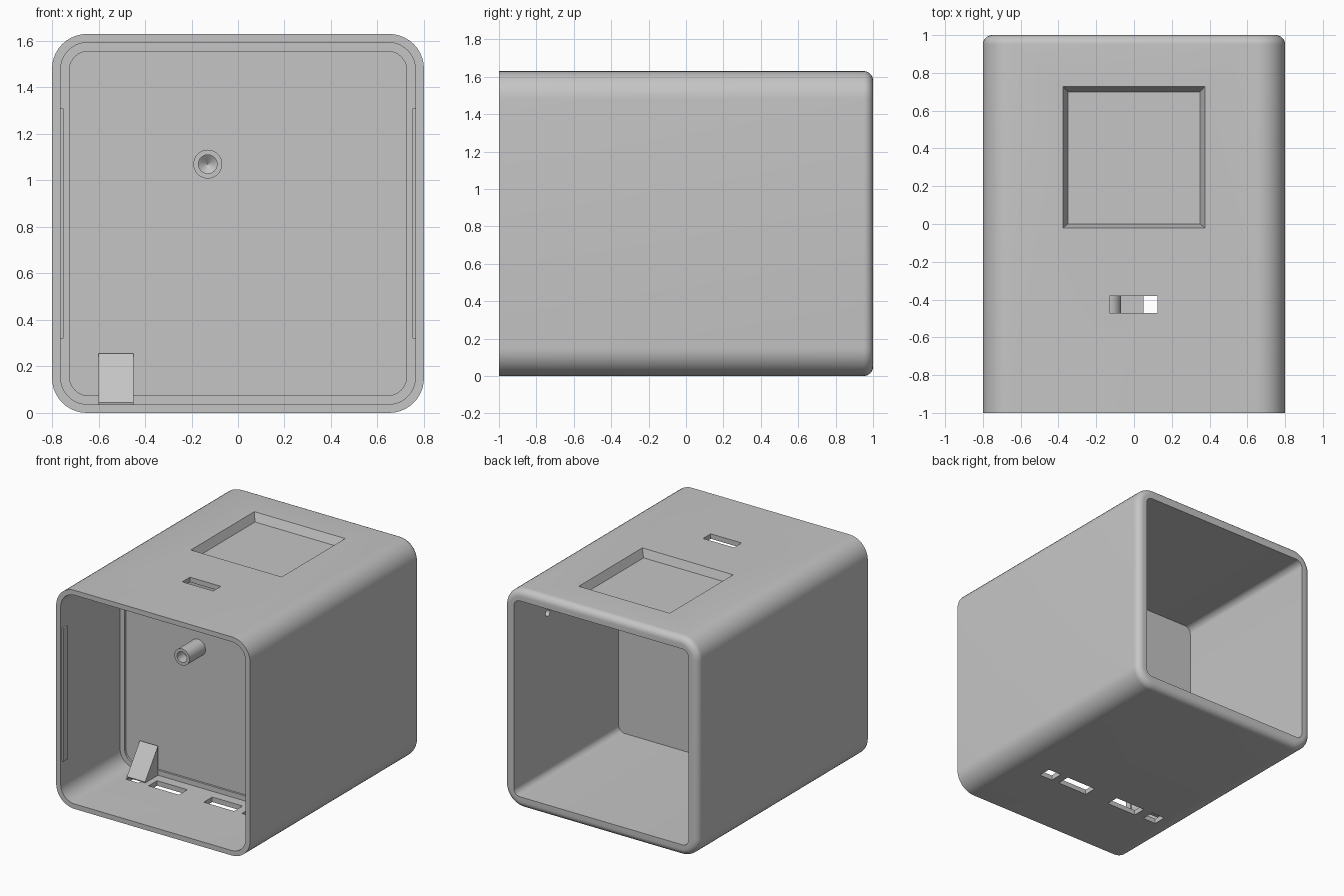
import bpy, bmesh, math
from mathutils import Matrix, Vector

old = bpy.data.objects.get("Cube")
if old:
    bpy.data.objects.remove(old, do_unlink=True)

grey = bpy.data.materials.new("plain grey")
grey.use_nodes = True
colour = (0.56, 0.56, 0.56, 1)
grey.diffuse_color = colour
grey.node_tree.nodes["Principled BSDF"].inputs["Base Color"].default_value = colour

TOP = 1.63


def make_object(name, bm):
    bmesh.ops.remove_doubles(bm, verts=bm.verts, dist=0.0001)
    bmesh.ops.recalc_face_normals(bm, faces=bm.faces)
    mesh = bpy.data.meshes.new(name)
    bm.to_mesh(mesh)
    bm.free()
    mesh.materials.append(grey)
    ob = bpy.data.objects.new(name, mesh)
    bpy.context.collection.objects.link(ob)
    return ob


def select_only(ob):
    bpy.ops.object.select_all(action="DESELECT")
    ob.select_set(True)
    bpy.context.view_layer.objects.active = ob


def smooth(ob):
    select_only(ob)
    bpy.ops.object.shade_smooth_by_angle(angle=math.radians(30))


def rounded(half, low, high, radius, y, x=0, steps=10):
    """Rounded rectangle facing along y."""
    pts = []
    corners = [(1, high - radius), (-1, high - radius), (-1, low + radius), (1, low + radius)]
    for quarter, (side, cz) in enumerate(corners):
        for i in range(steps + 1):
            a = math.pi / 2 * (quarter + i / steps)
            pts.append((x + side * (half - radius) + radius * math.cos(a), y,
                        cz + radius * math.sin(a)))
    return pts


def inset(d, y, radius):
    return rounded(0.8 - d, d, TOP - d, radius, y)


def loft(bm, rings):
    """Skin a row of matching rings and cap both ends."""
    rows = [[bm.verts.new(p) for p in ring] for ring in rings]
    for a, b in zip(rows, rows[1:]):
        for i in range(len(a)):
            j = (i + 1) % len(a)
            bm.faces.new((a[i], a[j], b[j], b[i]))
    bm.faces.new(rows[0])
    bm.faces.new(rows[-1])


def rectangle(half, y0, y1, z):
    return [(-half, y0, z), (half, y0, z), (half, y1, z), (-half, y1, z)]


def add_box(bm, low, high):
    low, high = Vector(low), Vector(high)
    bmesh.ops.create_cube(bm, size=1, matrix=Matrix.Translation((low + high) / 2)
                          @ Matrix.Diagonal((*(high - low), 1)))


# Housing: front cavity, outer skin with rounded back edge, back cavity
rings = [inset(0.075, -0.285, 0.08), inset(0.075, -0.30, 0.08),
         inset(0.037, -0.30, 0.115), inset(0.037, -1, 0.115), inset(0, -1, 0.15)]
FILLET = 0.05
for i in range(9):
    a = math.pi / 2 * i / 8
    d = FILLET * (1 - math.cos(a))
    rings.append(inset(d, 1 - FILLET + FILLET * math.sin(a), 0.15 - d))
rings += [rounded(0.72, 0.085, 1.545, 0.05, y) for y in (1, -0.235)]
bm = bmesh.new()
loft(bm, rings)
housing = make_object("housing", bm)

# Cutters: top recess, top slot, row of floor slots, small blind hole
bm = bmesh.new()
loft(bm, [rectangle(0.35, 0, 0.70, TOP - 0.06), rectangle(0.383, -0.027, 0.737, TOP + 0.02)])
add_box(bm, (-0.13, -0.47, 1.5), (0.125, -0.38, 1.7))
for x, width in ((-0.54, 0.11), (-0.28, 0.25), (0.175, 0.25), (0.42, 0.11)):
    add_box(bm, (x - width / 2, -0.475, -0.1), (x + width / 2, -0.375, 0.1))
bmesh.ops.create_cone(bm, cap_ends=True, segments=16, radius1=0.025, radius2=0.025, depth=0.1,
                      matrix=Matrix.Translation((0.71, 0.6, 1.29))
                      @ Matrix.Rotation(math.pi / 2, 4, "Y"))
cutter = make_object("cutter", bm)
cutter.hide_render = True

select_only(housing)
mod = housing.modifiers.new("openings", "BOOLEAN")
mod.operation = "DIFFERENCE"
mod.solver = "EXACT"
mod.object = cutter
bpy.ops.object.modifier_apply(modifier=mod.name)
bpy.data.objects.remove(cutter, do_unlink=True)
smooth(housing)

# Hollow screw post on the partition
bm = bmesh.new()
profile = [(0.062, -0.28), (0.062, -0.475), (0.04, -0.475), (0.04, -0.39), (0.002, -0.36)]
loft(bm, [rounded(r, 1.07 - r, 1.07 + r, r, y, x=-0.13, steps=8) for r, y in profile])
smooth(make_object("screw_post", bm))

# Sloped wedge above the outer floor slot
bm = bmesh.new()
side = [(-0.45, 0.037), (-0.30, 0.037), (-0.30, 0.255)]
side.insert(0, (-0.452, 0.045))
loft(bm, [[(x, y, z) for y, z in side] for x in (-0.6, -0.45)])
make_object("wedge", bm)

# Snap ribs inside the front rim
for name, s in (("left_rib", 1), ("right_rib", -1)):
    bm = bmesh.new()
    xs = sorted((s * 0.75, s * 0.77))
    add_box(bm, (xs[0], -0.985, 0.32), (xs[1], -0.935, 1.31))
    make_object(name, bm)
